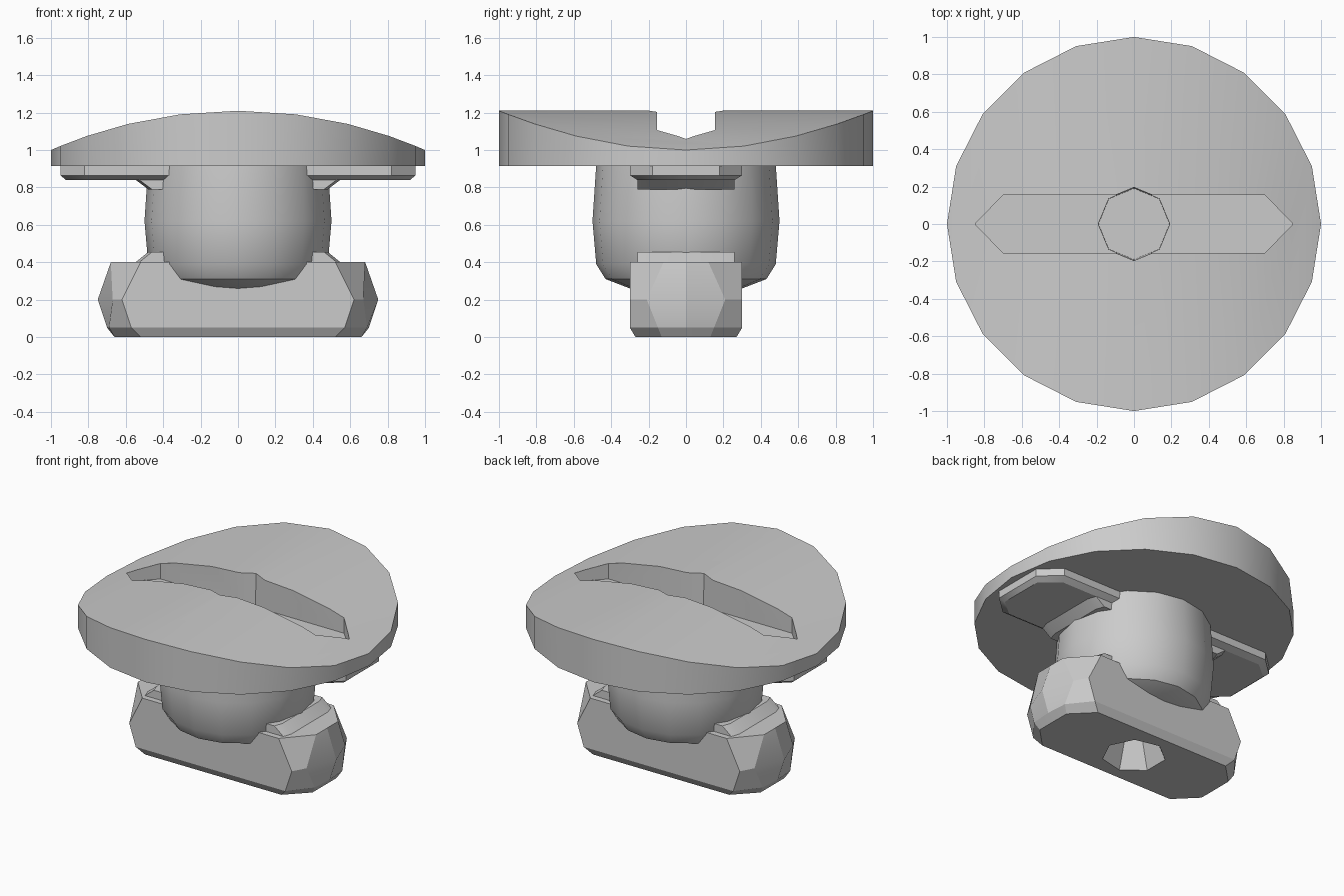
import bpy, bmesh, math

old = bpy.data.objects.get("Cube")
if old:
    bpy.data.objects.remove(old, do_unlink=True)

grey = bpy.data.materials.new("plain grey")
grey.use_nodes = True
grey.diffuse_color = (0.6, 0.6, 0.6, 1)
grey.node_tree.nodes["Principled BSDF"].inputs["Base Color"].default_value = (0.6, 0.6, 0.6, 1)


def finish(name, bm):
    bmesh.ops.recalc_face_normals(bm, faces=bm.faces)
    mesh = bpy.data.meshes.new(name)
    bm.to_mesh(mesh)
    bm.free()
    mesh.materials.append(grey)
    obj = bpy.data.objects.new(name, mesh)
    bpy.context.collection.objects.link(obj)
    return obj


def activate(obj):
    bpy.ops.object.select_all(action='DESELECT')
    obj.select_set(True)
    bpy.context.view_layer.objects.active = obj


def smooth(obj, degrees=32):
    activate(obj)
    bpy.ops.object.shade_smooth_by_angle(angle=math.radians(degrees))


def skin(bm, rings):
    """Join successive rings with quads and return their vertices."""
    rows = [[bm.verts.new(p) for p in ring] for ring in rings]
    for a, b in zip(rows, rows[1:]):
        for i in range(len(a)):
            j = (i + 1) % len(a)
            bm.faces.new((a[i], a[j], b[j], b[i]))
    return rows


def loft(name, rings):
    bm = bmesh.new()
    rows = skin(bm, rings)
    bm.faces.new(rows[0])
    bm.faces.new(rows[-1])
    return finish(name, bm)


def circle(r, z, n):
    return [(r * math.cos(math.tau * i / n), r * math.sin(math.tau * i / n), z)
            for i in range(n)]


def bar(z, tip, end, side):
    """Bar outline from a tip on the x axis, an end corner and a side corner."""
    (ex, ey), (sx, sy) = end, side
    half = [(tip, 0), (ex, ey), (sx, sy), (-sx, sy), (-ex, ey)]
    return [(x, y, z) for x, y in half] + [(-x, -y, z) for x, y in half]


def cut(target, cutter):
    cutter.hide_render = True
    mod = target.modifiers.new("cut", 'BOOLEAN')
    mod.operation = 'DIFFERENCE'
    mod.solver = 'EXACT'
    mod.object = cutter
    activate(target)
    bpy.ops.object.modifier_apply(modifier=mod.name)
    bpy.data.objects.remove(cutter, do_unlink=True)


# Round cap whose top arches along x
SIDES = 20
ARCH = 2.486


def arch_height(x):
    return 1.21 - ARCH + math.sqrt(ARCH * ARCH - x * x)


bm = bmesh.new()
rim = circle(1, 0.915, SIDES)
bottom, top = skin(bm, [rim, [(x, y, arch_height(x)) for x, y, z in rim]])
bm.faces.new(bottom)
half = SIDES // 2
for i in range(half):
    strip = [top[i], top[i + 1], top[-i - 1], top[-i % SIDES]]
    bm.faces.new(list(dict.fromkeys(strip)))
cap = finish("cap", bm)

# Pointed slot and central hole in the cap
slot = [(0.85, 0), (0.7, 0.155), (-0.7, 0.155), (-0.85, 0), (-0.7, -0.155), (0.7, -0.155)]
cut(cap, loft("slot_cutter", [[(x, y, z) for x, y in slot] for z in (1.0, 1.4)]))
cut(cap, loft("hole_cutter", [circle(0.19, 0.94, 8), circle(0.2, 1.4, 8)]))
smooth(cap)

# Shallow wings beneath the cap
smooth(loft("wings", [
    bar(0.84, 0.92, (0.92, 0.16), (0.8, 0.26)),
    bar(0.865, 0.95, (0.95, 0.18), (0.82, 0.3)),
    bar(0.92, 0.95, (0.95, 0.18), (0.82, 0.3)),
]))

# Slightly bulged shaft
smooth(loft("shaft", [circle(r, z, 16) for r, z in (
    (0.3, 0.26), (0.43, 0.31), (0.48, 0.39), (0.5, 0.62), (0.48, 0.92))]))

# Cross bar at the foot, with faceted ends
foot = loft("foot_bar", [
    bar(0, 0.66, (0.66, 0.13), (0.52, 0.27)),
    bar(0.05, 0.7, (0.69, 0.15), (0.57, 0.3)),
    bar(0.2, 0.75, (0.67, 0.21), (0.62, 0.3)),
    bar(0.4, 0.68, (0.68, 0.12), (0.52, 0.3)),
])
cut(foot, loft("recess_cutter", [circle(0.2, -0.1, 7), circle(0.2, 0, 7), circle(0.12, 0.2, 7)]))
smooth(foot, 20)

# Sloped collars where the shaft meets the bars
for name, low, high in (("lower_collar", (0.39, 0.56), (0.455, 0.48)),
                        ("upper_collar", (0.79, 0.48), (0.85, 0.56))):
    smooth(loft(name, [bar(z, x, (x, 0.2), (x - 0.02, 0.26)) for z, x in (low, high)]))
